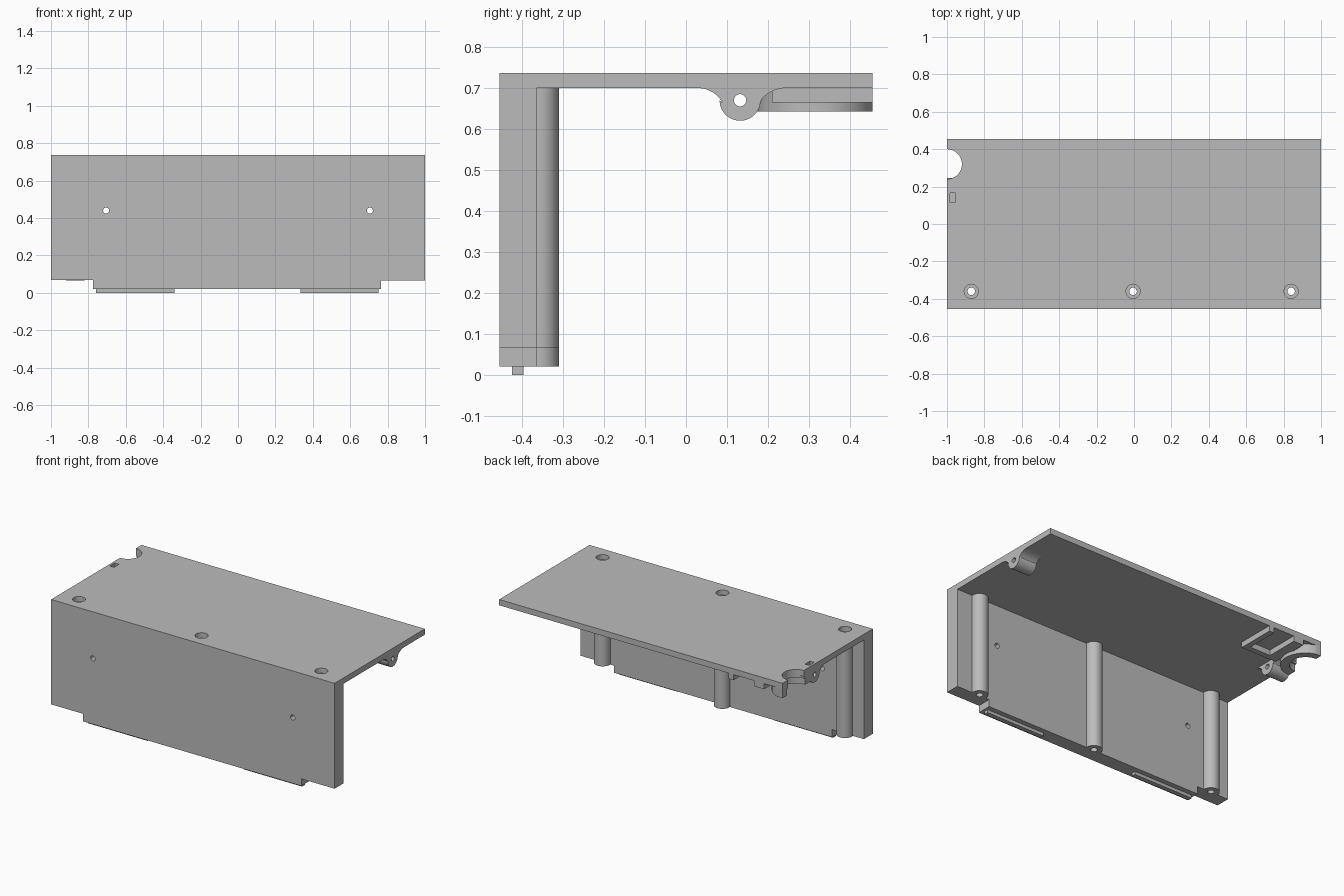
import bpy
import bmesh
from math import cos, sin, pi
from mathutils import Vector

old = bpy.data.objects.get("Cube")
if old:
    bpy.data.objects.remove(old, do_unlink=True)

grey = bpy.data.materials.new("plain grey")
grey.use_nodes = True
grey.diffuse_color = (0.5, 0.5, 0.5, 1)
grey.node_tree.nodes["Principled BSDF"].inputs["Base Color"].default_value = (0.5, 0.5, 0.5, 1)

PLACE = {
    "X": lambda p, t: (t, p[0], p[1]),
    "Y": lambda p, t: (p[0], t, p[1]),
    "Z": lambda p, t: (p[0], p[1], t),
}


def arc(cx, cy, r, start=0.0, end=2 * pi, n=32):
    return [(cx + r * cos(start + (end - start) * i / n),
             cy + r * sin(start + (end - start) * i / n)) for i in range(n + 1)]


def disc(cx, cy, r, n=32):
    return arc(cx, cy, r, n=n)[:-1]


def rect(a0, a1, b0, b1):
    return [(a0, b0), (a1, b0), (a1, b1), (a0, b1)]


def prism(name, outline, axis, lo, hi):
    """Extrude a flat outline along one axis."""
    bm = bmesh.new()
    face = bm.faces.new([bm.verts.new(PLACE[axis](p, lo)) for p in outline])
    new = bmesh.ops.extrude_face_region(bm, geom=[face])["geom"]
    shift = Vector(PLACE[axis]((0, 0), hi - lo))
    bmesh.ops.translate(bm, vec=shift, verts=[v for v in new if isinstance(v, bmesh.types.BMVert)])
    bmesh.ops.recalc_face_normals(bm, faces=bm.faces[:])
    mesh = bpy.data.meshes.new(name)
    bm.to_mesh(mesh)
    bm.free()
    mesh.materials.append(grey)
    obj = bpy.data.objects.new(name, mesh)
    bpy.context.collection.objects.link(obj)
    return obj


def cut(obj, cutters):
    """Subtract the cutters and bake the result."""
    for c in cutters:
        c.hide_render = True
        mod = obj.modifiers.new("cut", "BOOLEAN")
        mod.operation = "DIFFERENCE"
        mod.solver = "EXACT"
        mod.object = c
    bpy.context.view_layer.update()
    graph = bpy.context.evaluated_depsgraph_get()
    mesh = bpy.data.meshes.new_from_object(obj.evaluated_get(graph))
    obj.modifiers.clear()
    obj.data = mesh


TOP, UNDER, FRONT, BACK, INNER = 0.737, 0.70, -0.455, 0.455, -0.365
POST_Y, POST_R = -0.36, 0.05
posts_at = {"right": (-0.87, 0.065), "middle": (-0.005, 0.02), "left": (0.84, 0.065)}

# Shared cutters
screw_holes = {k: prism("screw_cutter_" + k, disc(x, POST_Y, 0.02), "Z", -0.1, 0.9)
               for k, (x, _) in posts_at.items()}
counterbores = [prism("counterbore_cutter", disc(x, POST_Y, 0.038), "Z", 0.705, 0.9)
                for x, _ in posts_at.values()]
wall_holes = [prism("wall_hole_cutter", disc(s * 0.705, 0.44, 0.016), "Y", -0.6, -0.2)
              for s in (-1, 1)]
corner_cuts = [prism("corner_cutter", rect(a, b, -0.1, h), "Y", -0.6, -0.2)
               for a, b, h in ((-1.1, -0.775, 0.068), (0.765, 1.1, 0.065))]
notch = prism("notch_cutter", disc(-1, 0.32, 0.08, 48), "Z", 0.6, 0.9)
slot = prism("slot_cutter", rect(-0.985, -0.955, 0.115, 0.165), "Z", 0.645, 0.9)
pin_hole = prism("pin_hole_cutter", disc(0.132, 0.67, 0.015), "X", -1.2, 1.2)

# Front wall and top plate as one angled shell
shell = prism("angle_shell", [(FRONT, 0.02), (INNER, 0.02), (INNER, UNDER), (BACK, UNDER),
                              (BACK, TOP), (FRONT, TOP)], "X", -1, 1)
cut(shell, corner_cuts + list(screw_holes.values()) + counterbores + wall_holes + [notch, slot])
parts = [shell]

# Screw posts against the wall
for side, (x, base) in posts_at.items():
    outline = [(x - POST_R, INNER), (x + POST_R, INNER)] + arc(x, POST_Y, POST_R, 0, pi)
    post = prism(side + "_screw_post", outline, "Z", base, UNDER)
    cut(post, [screw_holes[side]])
    parts.append(post)

# Locating tabs under the wall
parts.append(prism("right_tab", rect(-0.76, -0.34, -0.425, -0.397), "Z", 0, 0.02))
parts.append(prism("left_tab", rect(0.335, 0.75, -0.425, -0.397), "Z", 0, 0.02))

# Hinge lugs with flared roots
lug_outline = (arc(0.028, 0.63, 0.07, pi / 2, pi / 6, 10)
               + arc(0.132, 0.67, 0.05, pi, 2 * pi, 24)
               + arc(0.245, 0.62, 0.08, pi * 0.8, pi / 2, 10))
for side, lo, hi in (("right", -1, -0.875), ("left", 0.875, 1)):
    lug = prism(side + "_hinge_lug", lug_outline, "X", lo, hi)
    cut(lug, [pin_hole, slot] if side == "right" else [pin_hole])
    parts.append(lug)

# Half collar around the edge notch
collar = prism("notch_collar", disc(-1, 0.317, 0.142, 64), "Z", 0.642, UNDER)
trims = [prism("collar_trim_cutter", rect(-1.3, -1, 0, 0.6), "Z", 0.6, 0.8),
         prism("collar_back_cutter", rect(-1.3, -0.7, BACK, 0.6), "Z", 0.6, 0.8),
         prism("collar_bore_cutter", disc(-1, 0.32, 0.092, 48), "Z", 0.6, 0.685)]
cut(collar, trims + [notch])
parts.append(collar)

# Open-backed pocket beside the collar
pocket = prism("pocket_frame", [(-0.87, 0.21), (-0.62, 0.21), (-0.62, BACK), (-0.655, BACK),
                                (-0.655, 0.245), (-0.80, 0.245), (-0.80, BACK), (-0.87, BACK)],
               "Z", 0.665, UNDER)
parts.append(pocket)

# Remove the cutters and shade the rounds
for obj in list(bpy.data.objects):
    if "_cutter" in obj.name:
        bpy.data.objects.remove(obj, do_unlink=True)
bpy.ops.object.select_all(action="DESELECT")
for obj in parts:
    obj.select_set(True)
bpy.context.view_layer.objects.active = shell
bpy.ops.object.shade_smooth_by_angle(angle=pi / 6)
